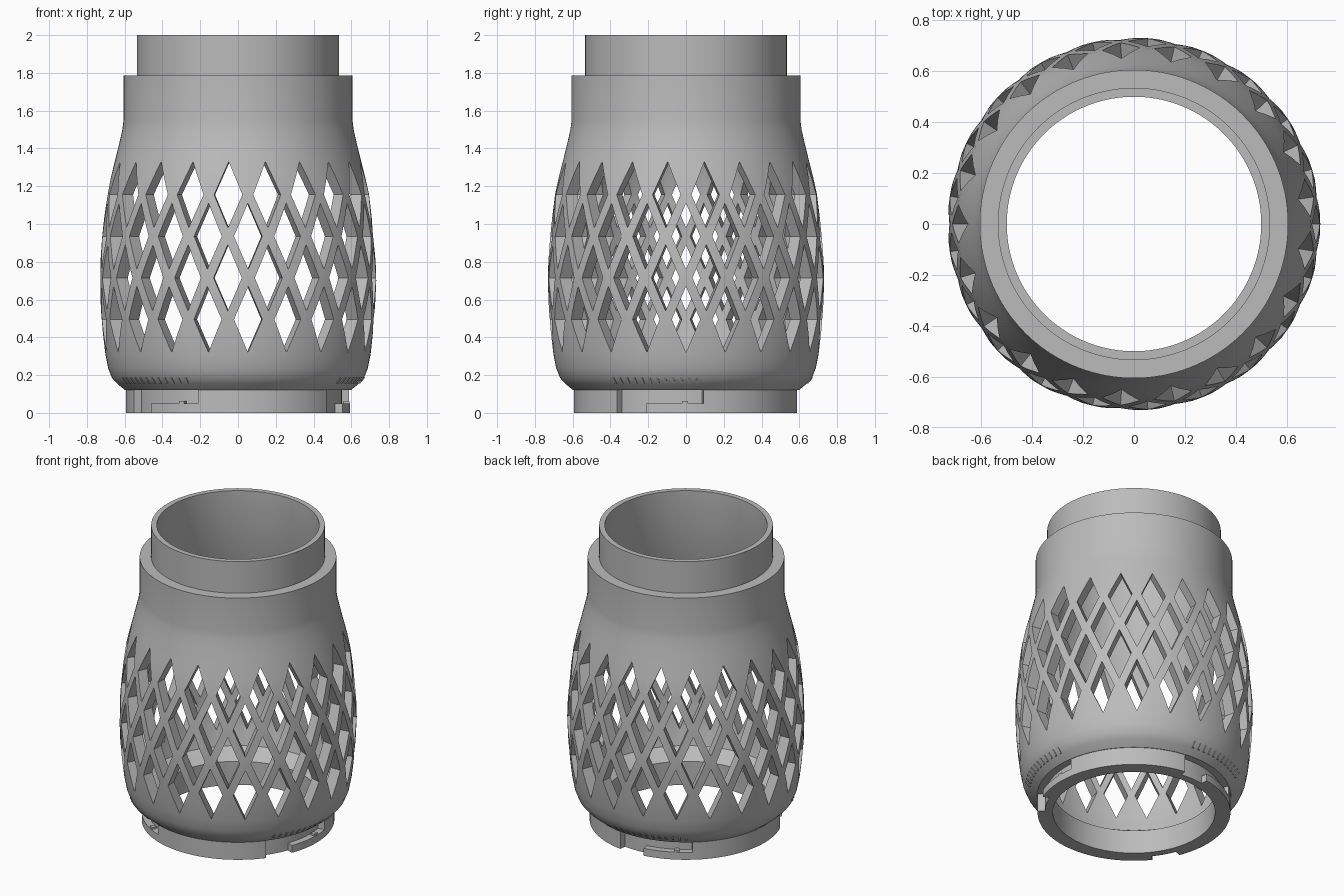
import bpy, bmesh, math
from mathutils import Matrix, Vector

cube = bpy.data.objects.get("Cube")
if cube:
    bpy.data.objects.remove(cube, do_unlink=True)

grey = bpy.data.materials.new("plain grey")
grey.use_nodes = True
COLOUR = (0.5, 0.5, 0.5, 1)
grey.diffuse_color = COLOUR
grey.node_tree.nodes["Principled BSDF"].inputs["Base Color"].default_value = COLOUR


def make(name, bm):
    bmesh.ops.recalc_face_normals(bm, faces=bm.faces[:])
    mesh = bpy.data.meshes.new(name)
    bm.to_mesh(mesh)
    bm.free()
    mesh.materials.append(grey)
    obj = bpy.data.objects.new(name, mesh)
    bpy.context.collection.objects.link(obj)
    return obj


def smooth(obj):
    bpy.ops.object.select_all(action='DESELECT')
    obj.select_set(True)
    bpy.context.view_layer.objects.active = obj
    bpy.ops.object.shade_smooth_by_angle(angle=math.radians(28))


def sweep(bm, profile, start, end, steps):
    """Turn a closed (radius, height) profile around z between two angles."""
    full = abs(end - start) >= 360
    rings = []
    for i in range(steps if full else steps + 1):
        a = math.radians(start + (end - start) * i / steps)
        rings.append([bm.verts.new((r * math.cos(a), r * math.sin(a), z))
                      for r, z in profile])
    n = len(profile)
    for i in range(steps):
        a, b = rings[i], rings[(i + 1) % len(rings)]
        for j in range(n):
            k = (j + 1) % n
            bm.faces.new((a[j], a[k], b[k], b[j]))
    if not full:
        bm.faces.new(rings[0])
        bm.faces.new(rings[-1])


# Hollow lantern body with neck and inner base collar
outer = [(.5, 0), (.55, 0), (.55, .12), (.597, .12), (.64, .155), (.667, .185),
         (.687, .235), (.702, .31), (.715, .42), (.726, .55), (.732, .7),
         (.729, .8), (.72, .92), (.708, 1.04), (.693, 1.16), (.673, 1.25),
         (.65, 1.34), (.628, 1.43), (.612, 1.5), (.606, 1.55), (.606, 1.785),
         (.535, 1.785), (.535, 2), (.5, 2)]
inner = [(.5, 1.5), (.58, 1.34), (.625, 1.16), (.65, .92), (.66, .7),
         (.65, .5), (.63, .33), (.6, .22), (.5, .16)]
bm = bmesh.new()
sweep(bm, outer + inner, 0, 360, 126)
body = make("lattice_body", bm)

# Diamond cutters: staggered rows around the wall
COLUMNS, HALF_W, HALF_H = 21, .075, .175
bm = bmesh.new()
for row in range(4):
    z = .495 + .22 * row
    for col in range(COLUMNS):
        turn = Matrix.Rotation(math.tau * (col + .5 * (row % 2)) / COLUMNS, 3, 'Z')
        ends = []
        for r in (.56, .82):
            pts = [(r, HALF_W, z), (r, 0, z + HALF_H),
                   (r, -HALF_W, z), (r, 0, z - HALF_H)]
            ends.append([bm.verts.new(turn @ Vector(p)) for p in pts])
        near, far = ends
        bm.faces.new(near)
        bm.faces.new(far)
        for j in range(4):
            k = (j + 1) % 4
            bm.faces.new((near[j], near[k], far[k], far[j]))
cutter = make("diamond_cutter", bm)
cutter.hide_render = True

mod = body.modifiers.new("diamonds", 'BOOLEAN')
mod.operation = 'DIFFERENCE'
mod.solver = 'EXACT'
mod.object = cutter
bpy.context.view_layer.objects.active = body
bpy.ops.object.modifier_apply(modifier=mod.name)
bpy.data.objects.remove(cutter, do_unlink=True)
smooth(body)


def band(r0, r1, z0, z1):
    return [(r0, z0), (r1, z0), (r1, z1), (r0, z1)]


# Bayonet base: three wall sections, slot tongues and catches, grip ribs
walls, tongues, ribs = bmesh.new(), bmesh.new(), bmesh.new()
for third in range(3):
    a = 120 * third - 38
    sweep(walls, band(.545, .594, 0, .121), a + 47, a + 120, 30)
    sweep(tongues, band(.545, .594, 0, .05), a + 17, a + 47.2, 12)
    sweep(tongues, band(.56, .59, .048, .062), a + 36, a + 39, 2)
    for i in range(12):
        b = a + 2 + i * 3.7
        sweep(ribs, [(.63, .155), (.646, .155), (.673, .187), (.65, .187)],
              b, b + 1.2, 1)
smooth(make("base_wall", walls))
smooth(make("slot_tongues", tongues))
smooth(make("grip_ribs", ribs))
